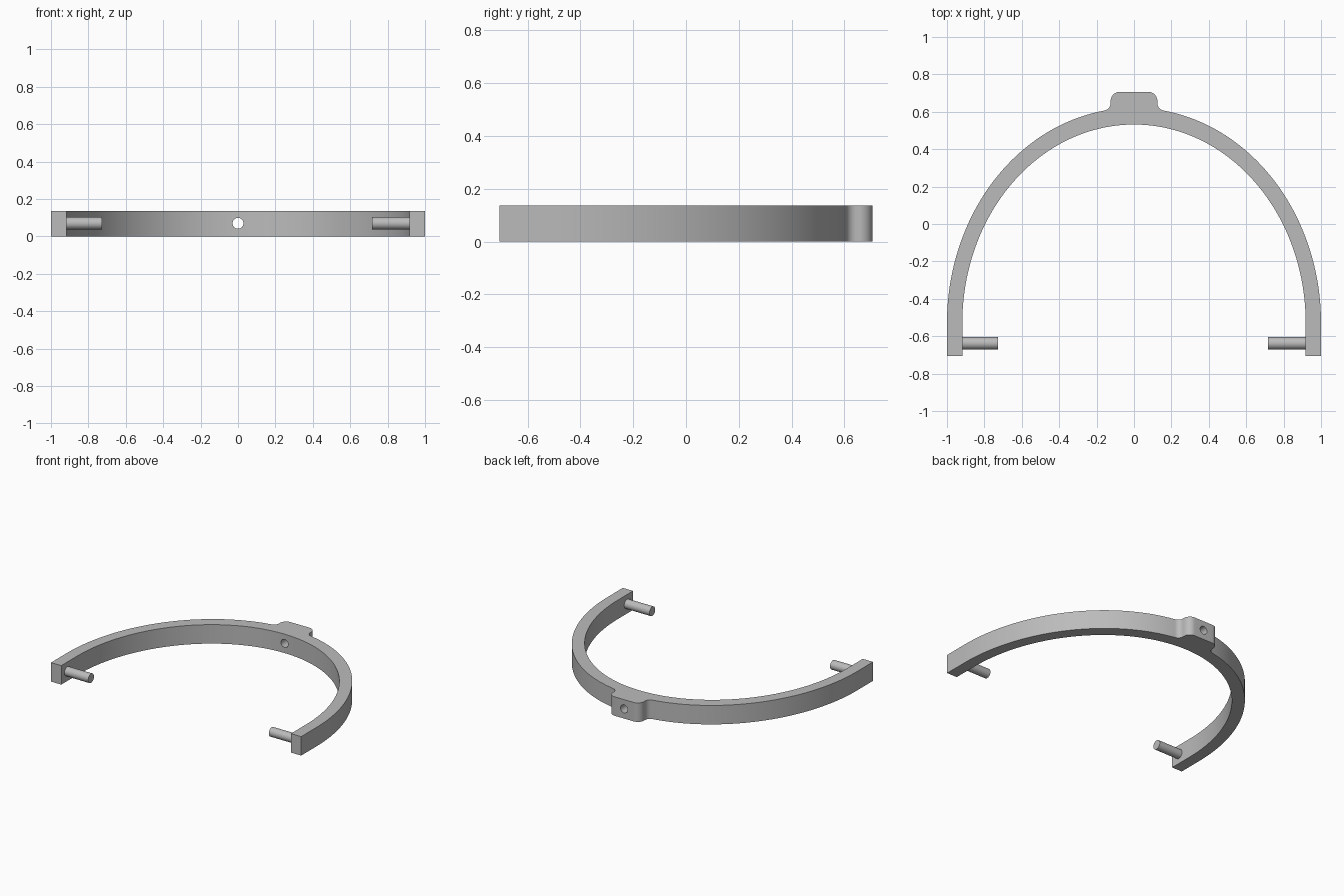
import bpy, bmesh, math

if "Cube" in bpy.data.objects:
    bpy.data.objects.remove(bpy.data.objects["Cube"])

HEIGHT = 0.137
MID_Z = 0.07
FRONT, BACK = -0.707, 0.707
SPRING_Y = -0.53       # where the straight legs meet the arch

grey = bpy.data.materials.new("plain grey")
grey.use_nodes = True
grey.diffuse_color = (0.5, 0.5, 0.5, 1)
grey.node_tree.nodes["Principled BSDF"].inputs["Base Color"].default_value = (0.5, 0.5, 0.5, 1)


def arc(cx, cy, rx, ry, start, end, steps):
    """Points along an elliptical arc, angles in degrees."""
    angles = [math.radians(start + (end - start) * i / steps) for i in range(steps + 1)]
    return [(cx + rx * math.cos(a), cy + ry * math.sin(a)) for a in angles]


def smooth(obj):
    bpy.ops.object.select_all(action='DESELECT')
    obj.select_set(True)
    bpy.context.view_layer.objects.active = obj
    bpy.ops.object.shade_smooth_by_angle(angle=math.radians(30))


def cylinder(name, start, end, radius, along):
    """Rod between two points on one axis, given as x or y."""
    centre = [(a + b) / 2 for a, b in zip(start, end)]
    turn = (0, math.pi / 2, 0) if along == "x" else (math.pi / 2, 0, 0)
    bpy.ops.mesh.primitive_cylinder_add(vertices=40, radius=radius, location=centre,
                                        depth=math.dist(start, end), rotation=turn)
    obj = bpy.context.object
    obj.name = name
    obj.data.materials.append(grey)
    return obj


# Half outline: leg, arch, fillet and rounded lug corner
outer = [(1, FRONT)]
outer += arc(0, SPRING_Y, 1, 1.151, 0, 80.5, 48)
outer += arc(0.165, 0.646, 0.04, 0.04, 259, 180, 8)
outer += arc(0.075, BACK - 0.05, 0.05, 0.05, 0, 90, 10)
inner = [(0.918, FRONT)] + arc(0, SPRING_Y, 0.918, 1.062, 0, 90, 48)


def mirrored(points):
    return points + [(-x, y) for x, y in reversed(points) if x > 1e-5]


outline = mirrored(outer) + mirrored(inner)[::-1]

# Curved yoke, extruded from the outline
bm = bmesh.new()
base = bm.faces.new([bm.verts.new((x, y, 0)) for x, y in outline])
result = bmesh.ops.extrude_face_region(bm, geom=[base], use_keep_orig=True)
top = [v for v in result["geom"] if isinstance(v, bmesh.types.BMVert)]
bmesh.ops.translate(bm, verts=top, vec=(0, 0, HEIGHT))
bmesh.ops.recalc_face_normals(bm, faces=bm.faces)
mesh = bpy.data.meshes.new("yoke")
bm.to_mesh(mesh)
bm.free()
mesh.materials.append(grey)
yoke = bpy.data.objects.new("yoke", mesh)
bpy.context.collection.objects.link(yoke)

# Hole through the lug
cutter = cylinder("hole_cutter", (0, 0.4, MID_Z), (0, 0.85, MID_Z), 0.029, "y")
cutter.hide_render = True
cut = yoke.modifiers.new("lug_hole", 'BOOLEAN')
cut.operation = 'DIFFERENCE'
cut.solver = 'EXACT'
cut.object = cutter
bpy.context.view_layer.objects.active = yoke
bpy.ops.object.modifier_apply(modifier=cut.name)
bpy.data.objects.remove(cutter)
smooth(yoke)

# Pivot pins on the inside of each leg
for name, side, tip in (("left_pin", 1, 0.716), ("right_pin", -1, 0.728)):
    pin = cylinder(name, (side * tip, -0.638, MID_Z), (side * 0.93, -0.638, MID_Z), 0.033, "x")
    smooth(pin)
